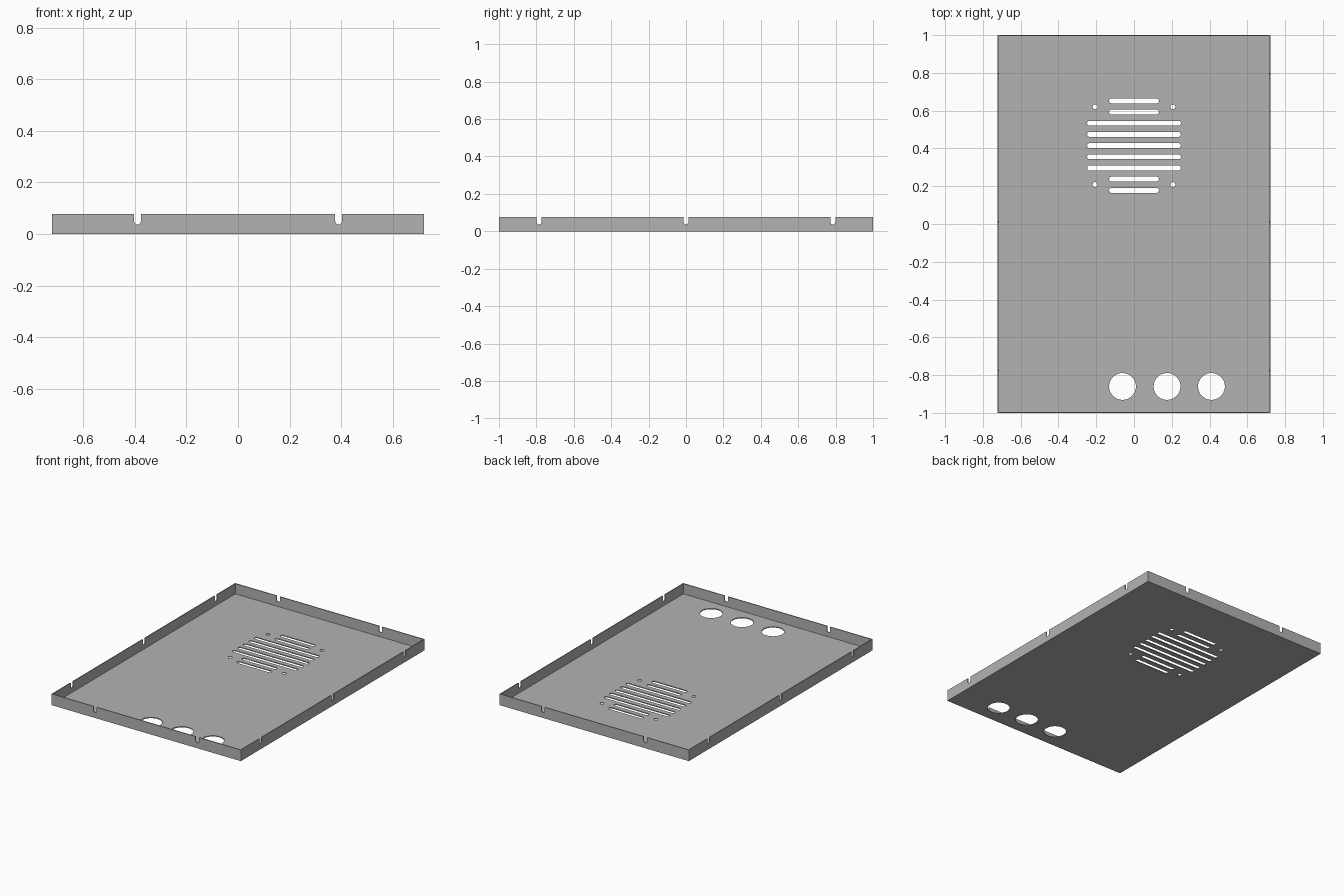
import bpy
from math import pi, cos, sin
from mathutils import Matrix

if "Cube" in bpy.data.objects:
    bpy.data.objects.remove(bpy.data.objects["Cube"], do_unlink=True)

W, D, H, T = 0.722, 1.0, 0.077, 0.006     # half width, half depth, height, sheet
NOTCH_R, NOTCH_Z = 0.013, 0.05            # wall notch radius and arc centre

steel = bpy.data.materials.new("grey sheet metal")
steel.use_nodes = True
steel.diffuse_color = (0.45, 0.45, 0.45, 1)
steel.node_tree.nodes["Principled BSDF"].inputs["Base Color"].default_value = (0.45, 0.45, 0.45, 1)


def arc(x, y, r, start, end, n):
    return [(x + r * cos(start + (end - start) * i / n),
             y + r * sin(start + (end - start) * i / n)) for i in range(n + 1)]


def circle(x, y, r, n=48):
    return arc(x, y, r, 0, 2 * pi, n)[:-1]


def slot(y, half, r=0.013):
    c = half - r
    return arc(c, y, r, -pi / 2, pi / 2, 10) + arc(-c, y, r, pi / 2, 3 * pi / 2, 10)


def sheet(name, loops, matrix):
    """Flat sheet cut from an outline and hole loops, given thickness T."""
    curve = bpy.data.curves.new(name, "CURVE")
    curve.dimensions, curve.fill_mode, curve.extrude = "2D", "BOTH", T / 2
    for loop in loops:
        spline = curve.splines.new("POLY")
        spline.points.add(len(loop) - 1)
        for point, (x, y) in zip(spline.points, loop):
            point.co = (x, y, 0, 1)
        spline.use_cyclic_u = True
    temp = bpy.data.objects.new(name + " outline", curve)
    bpy.context.collection.objects.link(temp)
    graph = bpy.context.evaluated_depsgraph_get()
    mesh = bpy.data.meshes.new_from_object(temp.evaluated_get(graph))
    bpy.data.objects.remove(temp, do_unlink=True)
    mesh.materials.clear()
    mesh.materials.append(steel)
    obj = bpy.data.objects.new(name, mesh)
    obj.matrix_world = matrix
    bpy.context.collection.objects.link(obj)
    bpy.ops.object.select_all(action="DESELECT")
    obj.select_set(True)
    bpy.context.view_layer.objects.active = obj
    bpy.ops.object.shade_smooth_by_angle()
    return obj


def wall_outline(half, notches):
    # The top edge dips into a round-bottomed notch at each position
    points = [(-half, 0), (half, 0), (half, H)]
    for x in sorted(notches, reverse=True):
        points.append((x + NOTCH_R, H))
        points += arc(x, NOTCH_Z, NOTCH_R, 0, -pi, 12)
        points.append((x - NOTCH_R, H))
    return points + [(-half, H)]


# Base panel with speaker grille, mounting holes and button holes
panel = [[(-W, -D), (W, -D), (W, D), (-W, D)]]
for i in range(-4, 5):
    panel.append(slot(0.415 + i * 0.0592, 0.248 if abs(i) < 3 else 0.132))
for sx in (-1, 1):
    for sy in (-1, 1):
        panel.append(circle(sx * 0.206, 0.415 + sy * 0.206, 0.013, 20))
for x in (-0.061, 0.175, 0.41):
    panel.append(circle(x, -0.86, 0.071))
sheet("base_panel", panel, Matrix.Translation((0, 0, T / 2)))

# Upright rim walls
upright = Matrix.Rotation(pi / 2, 4, "X")
for name, side in (("front_wall", -1), ("back_wall", 1)):
    sheet(name, [wall_outline(W, (-0.39, 0.39))],
          Matrix.Translation((0, side * (D - T / 2), 0)) @ upright)
for name, side in (("right_wall", -1), ("left_wall", 1)):
    sheet(name, [wall_outline(D - T, (-0.785, 0, 0.785))],
          Matrix.Translation((side * (W - T / 2), 0, 0)) @ Matrix.Rotation(pi / 2, 4, "Z") @ upright)
